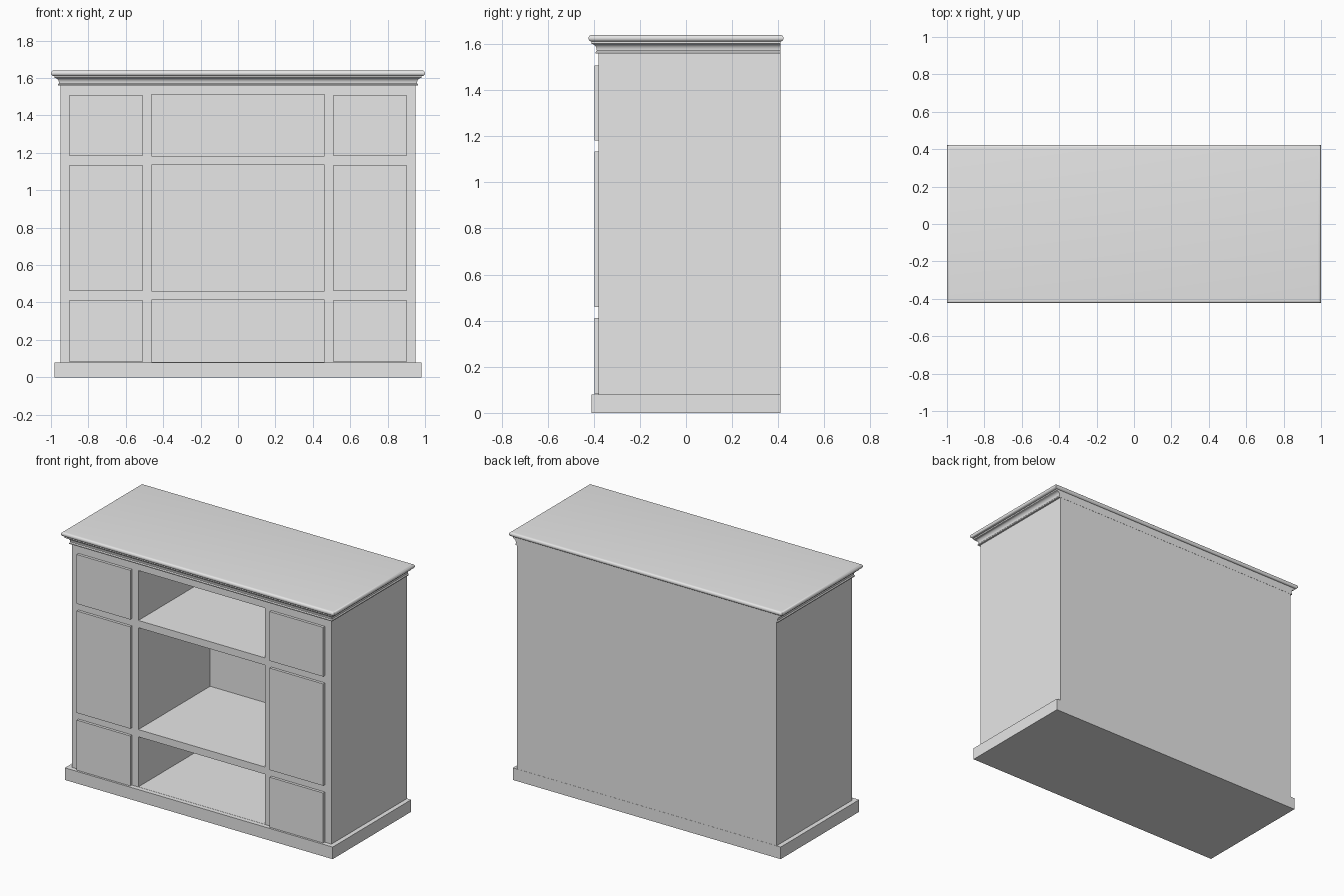
import bpy, bmesh, math
from mathutils import Vector

cube = bpy.data.objects.get("Cube")
if cube:
    bpy.data.objects.remove(cube, do_unlink=True)

paint = bpy.data.materials.new("light_grey")
paint.use_nodes = True
GREY = (0.8, 0.8, 0.8, 1)
paint.diffuse_color = GREY
paint.node_tree.nodes["Principled BSDF"].inputs["Base Color"].default_value = GREY


def finish(name, bm, smooth=False):
    bmesh.ops.recalc_face_normals(bm, faces=bm.faces)
    mesh = bpy.data.meshes.new(name)
    bm.to_mesh(mesh)
    bm.free()
    mesh.materials.append(paint)
    obj = bpy.data.objects.new(name, mesh)
    bpy.context.collection.objects.link(obj)
    if smooth:
        bpy.ops.object.select_all(action="DESELECT")
        obj.select_set(True)
        bpy.context.view_layer.objects.active = obj
        bpy.ops.object.shade_smooth_by_angle(angle=math.radians(35))
    return obj


def box_mesh(x0, x1, y0, y1, z0, z1):
    bm = bmesh.new()
    bmesh.ops.create_cube(bm, size=1)
    for v in bm.verts:
        v.co = Vector((x1 if v.co.x > 0 else x0,
                       y1 if v.co.y > 0 else y0,
                       z1 if v.co.z > 0 else z0))
    return bm


def moulding(name, profile, half_x, front, back, back_grows):
    """Stack rectangles along a profile of (outward offset, height)."""
    bm = bmesh.new()
    rings = []
    for out, z in profile:
        x, y0 = half_x + out, front - out
        y1 = back + out if back_grows else back
        rings.append([bm.verts.new((px, py, z)) for px, py in
                      ((-x, y0), (x, y0), (x, y1), (-x, y1))])
    for low, high in zip(rings, rings[1:]):
        for i in range(4):
            j = (i + 1) % 4
            bm.faces.new((low[i], low[j], high[j], high[i]))
    bm.faces.new(rings[0])
    bm.faces.new(rings[-1])
    return finish(name, bm, smooth=True)


# Main measurements
SIDE, FRONT, BACK = 0.95, -0.38, 0.41
OPEN_X = 0.463
ROWS = ((0.081, 0.412), (0.46, 1.134), (1.182, 1.512))

# Cabinet body with three open compartments pushed into its front
bm = box_mesh(-SIDE, SIDE, FRONT, BACK - 0.001, 0.02, 1.613)
cuts = [((x, 0, 0), (1, 0, 0)) for x in (-OPEN_X, OPEN_X)]
cuts += [((0, 0, z), (0, 0, 1)) for row in ROWS for z in row]
for point, normal in cuts:
    bmesh.ops.bisect_plane(bm, geom=bm.verts[:] + bm.edges[:] + bm.faces[:],
                           plane_co=point, plane_no=normal)
bm.normal_update()
pockets = []
for face in bm.faces:
    c = face.calc_center_median()
    if face.normal.y < -0.9 and abs(c.x) < OPEN_X and any(a < c.z < b for a, b in ROWS):
        pockets.append(face)
bmesh.ops.inset_individual(bm, faces=pockets, thickness=0, depth=0)
for face in pockets:
    for v in face.verts:
        v.co.y = 0.37
bmesh.ops.dissolve_limit(bm, angle_limit=0.01, verts=bm.verts[:], edges=bm.edges[:])
finish("cabinet_body", bm)

# Plinth
finish("plinth", box_mesh(-0.98, 0.98, -0.41, BACK, 0, 0.08))

# Closed fronts on both side columns
for side, label in ((1, "left"), (-1, "right")):
    for (low, high), row in zip(ROWS, ("lower_drawer", "door", "upper_drawer")):
        x0, x1 = sorted((side * 0.51, side * 0.902))
        finish(f"{label}_{row}",
               box_mesh(x0, x1, -0.398, FRONT + 0.002, low, min(high, 1.508)))

# Cove moulding under the top, flush with the back
cove = [(0, 1.56), (0.012, 1.56), (0.012, 1.566)]
for i in range(7):
    a = math.radians(15 * i)
    cove.append((0.028 - 0.021 * math.cos(a), 1.572 + 0.028 * math.sin(a)))
cove += [(0.031, 1.602), (0.031, 1.613)]
moulding("cove_moulding", cove, SIDE, FRONT, BACK, False)

# Top board with a rounded edge
R = 0.0145
edge = [(R * math.cos(math.radians(a)), 1.64 - R + R * math.sin(math.radians(a)))
        for a in range(-90, 91, 15)]
moulding("top_board", edge, 1 - R, -0.423 + R, 0.423 - R, True)
